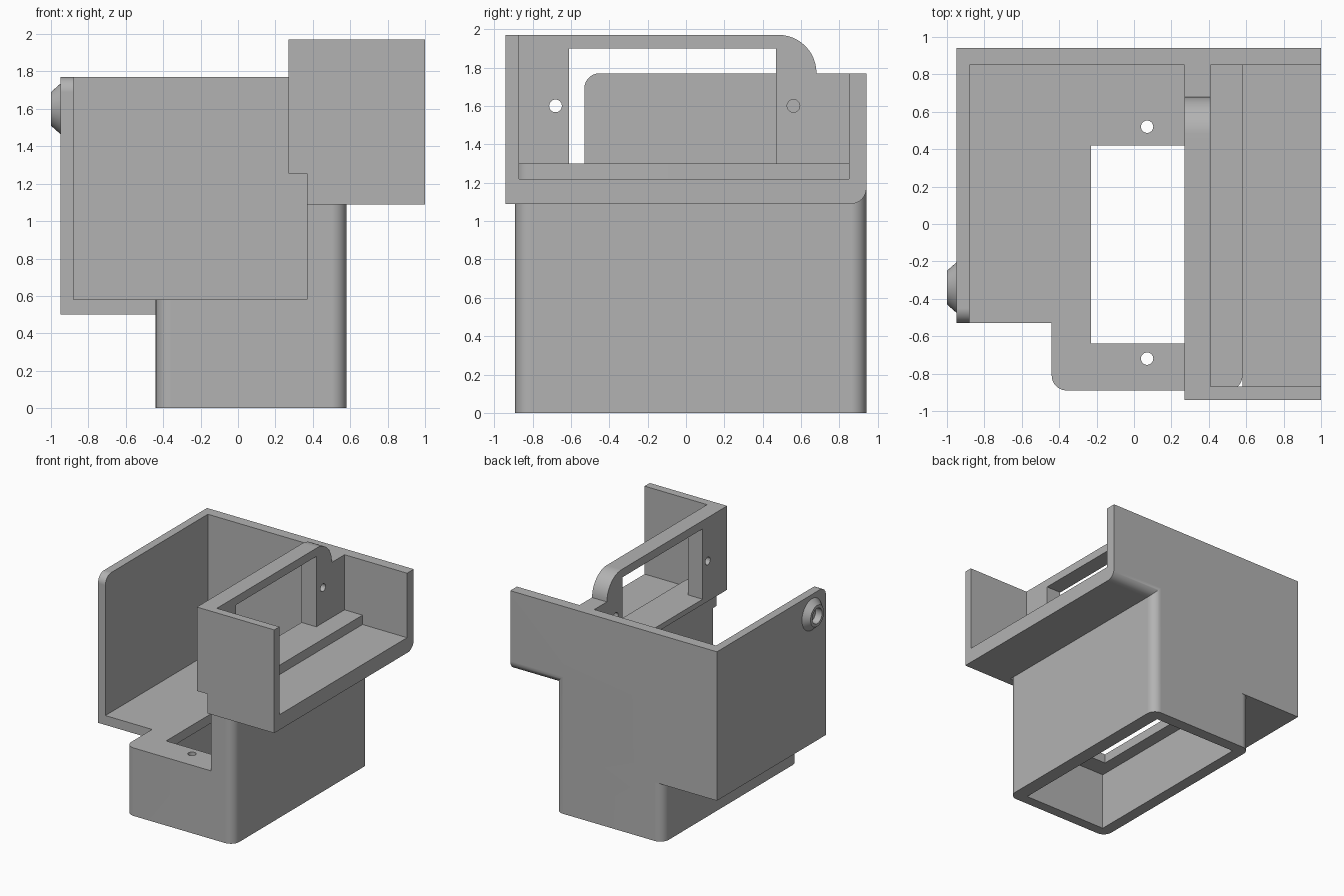
import bpy
import math
from mathutils import Vector

if "Cube" in bpy.data.objects:
    bpy.data.objects.remove(bpy.data.objects["Cube"], do_unlink=True)

grey = bpy.data.materials.new("plain grey")
grey.use_nodes = True
colour = (0.45, 0.45, 0.45, 1)
grey.diffuse_color = colour
grey.node_tree.nodes["Principled BSDF"].inputs["Base Color"].default_value = colour


def outline(points, steps=12):
    """Turn (u, v) or (u, v, radius) corners into a rounded outline."""
    result = []
    for i, point in enumerate(points):
        corner = Vector(point[:2])
        if len(point) < 3:
            result.append(corner)
            continue
        to_prev = (Vector(points[i - 1][:2]) - corner).normalized()
        to_next = (Vector(points[(i + 1) % len(points)][:2]) - corner).normalized()
        for k in range(steps + 1):
            a = math.pi / 2 * k / steps
            result.append(corner + point[2] * (to_prev * (1 - math.sin(a))
                                               + to_next * (1 - math.cos(a))))
    return result


def prism(name, axis, points, low, high):
    """Extrude an outline along an axis; u, v are the other axes in x, y, z order."""
    ring = outline(points)
    n = len(ring)
    verts = []
    for depth in (low, high):
        for p in ring:
            co = [p.x, p.y]
            co.insert("xyz".index(axis), depth)
            verts.append(co)
    faces = [list(range(n))[::-1], list(range(n, 2 * n))]
    faces += [[i, (i + 1) % n, n + (i + 1) % n, n + i] for i in range(n)]
    mesh = bpy.data.meshes.new(name)
    mesh.from_pydata(verts, [], faces)
    if axis == "y":
        mesh.flip_normals()
    mesh.materials.append(grey)
    obj = bpy.data.objects.new(name, mesh)
    bpy.context.collection.objects.link(obj)
    return obj


def block(name, x, y, z, r=0):
    corners = [(x[0], y[0]), (x[1], y[0]), (x[1], y[1]), (x[0], y[1])]
    if r:
        corners = [c + (r,) for c in corners]
    return prism(name, "z", corners, *z)


def rod(name, axis, centre, r1, r2, low, high):
    turn = {"z": (0, 0, 0), "x": (0, math.pi / 2, 0)}[axis]
    mid = (low + high) / 2
    place = (*centre, mid) if axis == "z" else (mid, *centre)
    bpy.ops.mesh.primitive_cone_add(vertices=40, radius1=r1, radius2=r2,
                                    depth=high - low, location=place, rotation=turn)
    obj = bpy.context.object
    obj.name = name
    obj.data.materials.append(grey)
    return obj


def combine(target, tools, operation):
    for tool in tools:
        tool.hide_render = True
        bpy.context.view_layer.objects.active = target
        mod = target.modifiers.new(tool.name, "BOOLEAN")
        mod.operation = operation
        mod.solver = "EXACT"
        mod.object = tool
        bpy.ops.object.modifier_apply(modifier=mod.name)
        bpy.data.objects.remove(tool, do_unlink=True)


# Hollow base box with a stepped top, slot and screw holes
body = block("housing", (-0.44, 0.58), (-0.89, 0.94), (0, 1.30), 0.08)
combine(body, [
    block("pocket", (-1, 0.37), (-1, 0.85), (0.58, 2)),
    block("cavity", (-0.34, 0.46), (-0.80, 0.84), (-0.1, 0.50)),
    block("floor_slot", (-0.23, 0.37), (-0.64, 0.42), (0.4, 0.7)),
    rod("front_screw_hole", "z", (0.07, -0.72), 0.033, 0.033, 0.4, 0.7),
    rod("back_screw_hole", "z", (0.07, 0.52), 0.033, 0.033, 0.4, 0.7),
], "DIFFERENCE")

# Upright frame with a window and two holes
frame = prism("window_frame", "x", [(-0.94, 1.255), (0.9, 1.255), (0.9, 1.77), (0.68, 1.77),
                                    (0.68, 1.97, 0.198), (-0.94, 1.97)], 0.27, 0.41)
combine(frame, [
    block("window", (0.2, 0.5), (-0.61, 0.47), (1.30, 1.90)),
    rod("front_frame_hole", "x", (-0.68, 1.6), 0.033, 0.033, 0.2, 0.5),
    rod("back_frame_hole", "x", (0.56, 1.6), 0.033, 0.033, 0.2, 0.5),
], "DIFFERENCE")

# Side wall and its conical socket
side_wall = prism("side_wall", "x", [(-0.53, 0.5), (0.94, 0.5), (0.94, 1.77),
                                     (-0.53, 1.77, 0.08)], -0.95, -0.88)
combine(side_wall, [rod("socket", "x", (-0.34, 1.6), 0.09, 0.135, -1, -0.949)], "UNION")
combine(side_wall, [rod("socket_hole", "x", (-0.34, 1.6), 0.065, 0.065, -1.1, -0.94)],
        "DIFFERENCE")

# Trays, back wall and front plate, joined to the box
combine(body, [
    block("side_tray_floor", (-0.95, -0.3), (-0.53, 0.94), (0.5, 0.58)),
    side_wall,
    block("back_wall", (-0.95, 0.5), (0.85, 0.94), (0.5, 1.77)),
    prism("back_wall_wing", "x", [(0.85, 1.09), (0.94, 1.09, 0.08), (0.94, 1.77),
                                  (0.85, 1.77)], 0.5, 1),
    block("upper_tray_floor", (0.58, 1), (-0.94, 0.85), (1.09, 1.22)),
    frame,
    prism("front_plate", "y", [(0.27, 1.255), (0.37, 1.255), (0.37, 1.09), (1, 1.09),
                               (1, 1.97), (0.27, 1.97)], -0.94, -0.87),
], "UNION")

# Smooth rounded edges while large faces stay flat
bpy.ops.object.select_all(action="DESELECT")
body.select_set(True)
bpy.context.view_layer.objects.active = body
bpy.ops.object.shade_smooth_by_angle(angle=math.radians(25))
weighted = body.modifiers.new("flat_faces", "WEIGHTED_NORMAL")
weighted.keep_sharp = True
